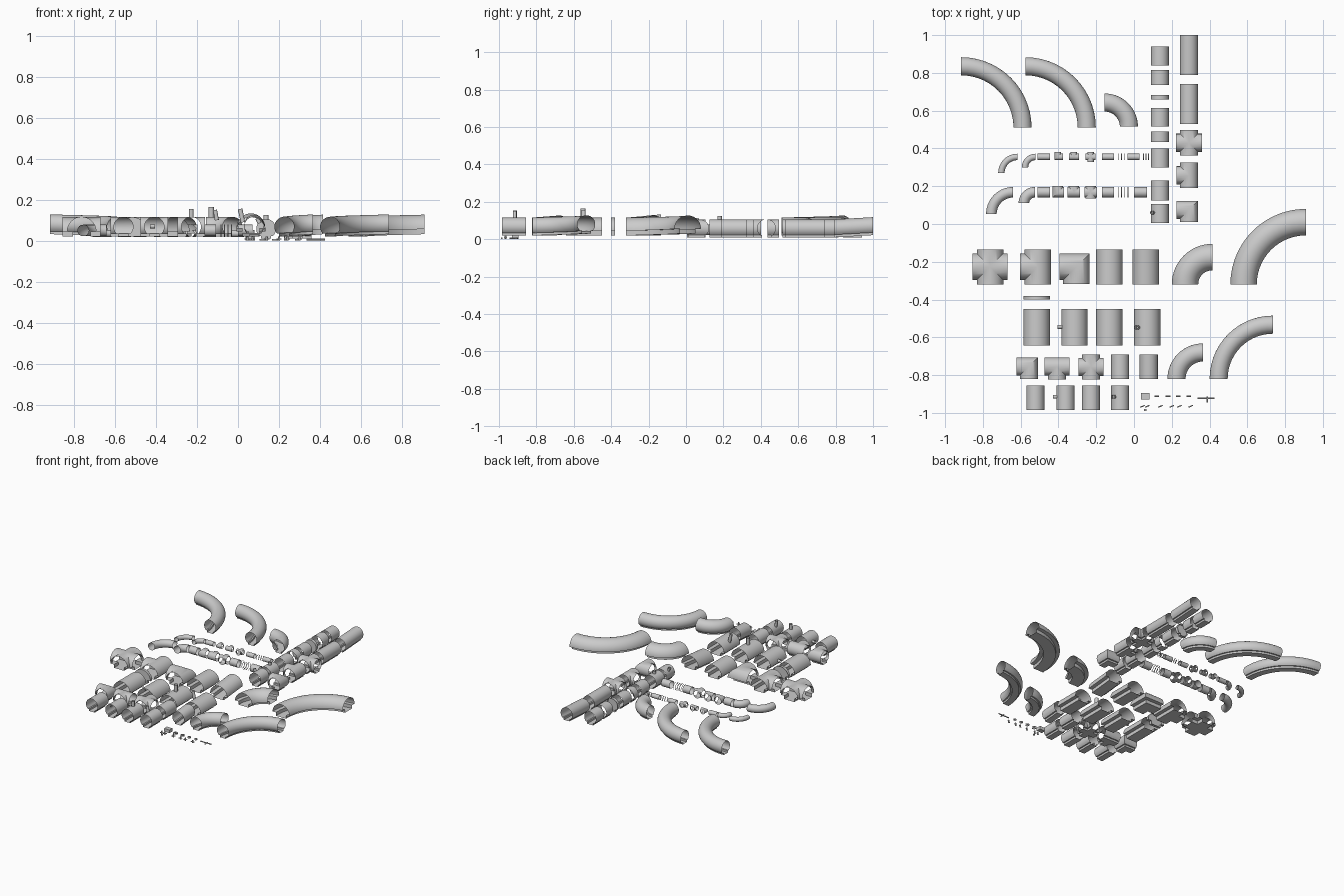
import bpy, bmesh, math
from mathutils import Vector

if "Cube" in bpy.data.objects:
    bpy.data.objects.remove(bpy.data.objects["Cube"])


def finish(name, bm):
    bmesh.ops.remove_doubles(bm, verts=bm.verts, dist=1e-5)
    bmesh.ops.recalc_face_normals(bm, faces=bm.faces)
    me = bpy.data.meshes.new(name)
    bm.to_mesh(me)
    bm.free()
    me.shade_smooth()
    me.set_sharp_from_angle(angle=math.radians(35))
    ob = bpy.data.objects.new(name, me)
    bpy.context.collection.objects.link(ob)
    return ob


def tunnel_profile(r, cz, walk, trench, bottom, n=20):
    # arched roof, two walkways and a central channel
    a0 = math.asin(max(-1, (walk - cz) / r))
    arc = [(r * math.cos(a0 + (math.pi - 2 * a0) * i / n),
            cz + r * math.sin(a0 + (math.pi - 2 * a0) * i / n)) for i in range(n + 1)]
    return arc + [(-trench, walk), (-trench, bottom), (0, bottom), (trench, bottom), (trench, walk)]


def round_profile(r, cz, n=16):
    return [(r * math.cos(2 * math.pi * i / n), cz + r * math.sin(2 * math.pi * i / n)) for i in range(n)]


WIDE = tunnel_profile(.07, .045, .045, .042, .02)
MID = tunnel_profile(.048, .068, .034, .024, .02)
LOW = [(v, z - .01) for v, z in MID]
PIPE = round_profile(.028, .05)
THIN = round_profile(.017, .035)


def skin(bm, rings):
    vs = [[bm.verts.new(p) for p in ring] for ring in rings]
    n = len(vs[0])
    for a, b in zip(vs, vs[1:]):
        for i in range(n):
            j = (i + 1) % n
            bm.faces.new((a[i], a[j], b[j], b[i]))
    return vs


def straight(name, prof, x, y0, y1, rise=0, cap=False):
    bm = bmesh.new()
    vs = skin(bm, [[(x + v, y, z + dz) for v, z in prof] for y, dz in ((y0, 0), (y1, rise))])
    if cap:
        bm.faces.new(vs[0])
    return finish(name, bm)


def straight_x(name, prof, y, x0, x1):
    bm = bmesh.new()
    skin(bm, [[(x, y + v, z) for v, z in prof] for x in (x0, x1)])
    return finish(name, bm)


def bend(name, prof, cx, cy, R, side, rise=0.012, n=14):
    # quarter turn from the front-facing end to the sideways-facing end
    bm = bmesh.new()
    rings = []
    for i in range(n + 1):
        a = math.pi / 2 * i / n
        rings.append([(cx + side * (R + v) * math.cos(a), cy + (R + v) * math.sin(a), z + rise * i / n)
                      for v, z in prof])
    skin(bm, rings)
    return finish(name, bm)


def junction(name, prof, cx, cy, L, arms):
    # mitred arms; directions 0=+x 1=+y 2=-x 3=-y
    bm = bmesh.new()
    for k in arms:
        d = Vector((math.cos(k * math.pi / 2), math.sin(k * math.pi / 2), 0))
        s = Vector((-d.y, d.x, 0))
        outer, inner = [], []
        for v, z in prof:
            near = (k + (1 if v > 0 else 3)) % 4
            end = abs(v) if near in arms else (0 if (k + 2) % 4 in arms else -abs(v))
            base = Vector((cx, cy, z)) + s * v
            outer.append(base + d * L)
            inner.append(base + d * end)
        skin(bm, [outer, inner])
    return finish(name, bm)


def rod(name, a, b, r, n=12):
    a, b = Vector(a), Vector(b)
    bm = bmesh.new()
    bmesh.ops.create_cone(bm, cap_ends=False, segments=n, radius1=r, radius2=r, depth=(b - a).length)
    bm.transform((b - a).to_track_quat('Z', 'Y').to_matrix().to_4x4())
    bmesh.ops.translate(bm, verts=bm.verts, vec=(a + b) / 2)
    return finish(name, bm)


def box(name, x, y, z, sx, sy, sz):
    bm = bmesh.new()
    bmesh.ops.create_cube(bm, size=1)
    for v in bm.verts:
        v.co = (x + v.co.x * sx, y + v.co.y * sy, z + v.co.z * sz)
    return finish(name, bm)


# wide tunnel set
junction("wide_cross", WIDE, -.762, -.227, .093, (0, 1, 2, 3))
junction("wide_tee", WIDE, -.51, -.227, .093, (1, 2, 3))
junction("wide_elbow", WIDE, -.305, -.227, .09, (2, 3))
straight("wide_straight", WIDE, -.13, -.32, -.135)
straight("wide_ramp", WIDE, .063, -.32, -.135, .018)
bend("wide_tight_bend", WIDE, .415, -.32, .145, -1)
bend("wide_long_bend", WIDE, .91, -.32, .33, -1)
straight("wide_end_wall", WIDE, -.515, -.4, -.38, cap=True)
for i, x in enumerate((-.515, -.315, -.13, .07)):
    straight(f"wide_inlet_section_{i}", WIDE, x, -.642, -.45)
rod("wide_side_inlet", (-.405, -.545, .06), (-.375, -.545, .06), .011)
rod("wide_top_inlet", (-.13, -.55, .112), (-.13, -.55, .165), .013)
rod("wide_angled_inlet", (.024, -.548, .09), (.01, -.548, .155), .011)

# medium tunnel set
junction("mid_elbow", MID, -.557, -.755, .065, (2, 3))
junction("mid_tee", MID, -.408, -.755, .067, (0, 2, 3))
junction("mid_cross", MID, -.228, -.757, .067, (0, 1, 2, 3))
straight("mid_straight", MID, -.073, -.82, -.69)
straight("mid_ramp", MID, .078, -.82, -.69, .01)
bend("mid_tight_bend", MID, .365, -.82, .14, -1)
bend("mid_long_bend", MID, .735, -.82, .287, -1)
for i, x in enumerate((-.522, -.362, -.228, -.073)):
    straight(f"mid_inlet_section_{i}", MID, x, -.985, -.855)
rod("mid_side_inlet", (-.43, -.915, .07), (-.405, -.915, .07), .01)
rod("mid_top_inlet", (-.228, -.915, .112), (-.228, -.915, .155), .011)
rod("mid_angled_inlet", (-.103, -.915, .1), (-.112, -.915, .15), .01)

# rear tunnel set: bends, then two columns
for i, (cx, cy, R, rise) in enumerate(((-.915, .51, .325, .012), (-.575, .51, .325, 0), (-.155, .515, .128, 0))):
    bend(f"rear_bend_{i}", MID, cx, cy, R, 1, rise)
for i, (a, b) in enumerate(((.84, .94), (.735, .815), (.515, .615), (.435, .49),
                            (.3, .4), (.125, .23), (.005, .105))):
    straight(f"rear_section_{i}", LOW, .137, a, b)
straight("rear_end_wall", LOW, .137, .66, .682, cap=True)
rod("rear_top_inlet", (.137, .18, .1), (.137, .18, .125), .012)
rod("rear_angled_inlet", (.105, .06, .085), (.094, .06, .11), .01)
straight("rear_long_ramp", LOW, .291, .79, 1.0, .012)
straight("rear_long_straight", LOW, .291, .53, .74)
junction("rear_cross", LOW, .291, .43, .068, (0, 1, 2, 3))
junction("rear_tee", LOW, .291, .258, .067, (1, 2, 3))
junction("rear_elbow", LOW, .291, .075, .065, (2, 3))

# small pipe set
for name, prof, y, cells in (
        ("pipe", PIPE, .168, ((-.78, .06, .115), (-.61, .11, .063))),
        ("thin_pipe", THIN, .355, ((-.617, .27, .08), (-.522, .3, .055)))):
    for i, (x, by, R) in enumerate(cells):
        big = name == "pipe"
        cx = (-.64, -.525)[i] if big else x
        R = y - by if not big or i else R
        bend(f"{name}_bend_{i}", prof, cx, by if not big or i else y - R, R, -1, 0)
    arm = .033 if name == "pipe" else .026
    straight_x(f"{name}_straight", prof, y, -.51, -.445)
    junction(f"{name}_elbow", prof, -.403, y, arm, (0, 1))
    junction(f"{name}_tee", prof, -.318, y, arm, (0, 1, 2))
    junction(f"{name}_cross", prof, -.23, y, arm, (0, 1, 2, 3))
    straight_x(f"{name}_section_0", prof, y, -.17, -.107)
    straight_x(f"{name}_section_1", prof, y, 0 if name == "pipe" else -.035, .07 if name == "pipe" else .03)
    for i in range(4):
        straight_x(f"{name}_clamp_{i}", prof, y, -.085 + i * .017, -.081 + i * .017)
for i in range(3):
    straight_x(f"thin_coupling_{i}", THIN, .355, .048 + i * .013, .054 + i * .013)

# loose fittings
box("junction_box", .06, -.912, .012, .045, .034, .024)
for i, x in enumerate((.12, .18, .235, .29)):
    rod(f"fitting_ring_{i}", (x, -.912, 0), (x, -.912, .008), .016 - .002 * i)
    rod(f"fitting_pin_{i}", (x - .012, -.912, .005), (x + .012, -.912, .005), .003)
for i, x in enumerate((.045, .07, .14, .2, .24, .3)):
    rod(f"valve_stem_{i}", (x, -.965, 0), (x, -.965, .02), .005)
    rod(f"valve_bar_{i}", (x - .012, -.97, .008), (x + .012, -.96, .008), .003)
box("rubble_chip", .06, -.985, .004, .012, .01, .008)
rod("valve_rod", (.335, -.923, .006), (.425, -.923, .006), .004)
rod("valve_rod_cross", (.388, -.945, .006), (.388, -.912, .006), .004)
